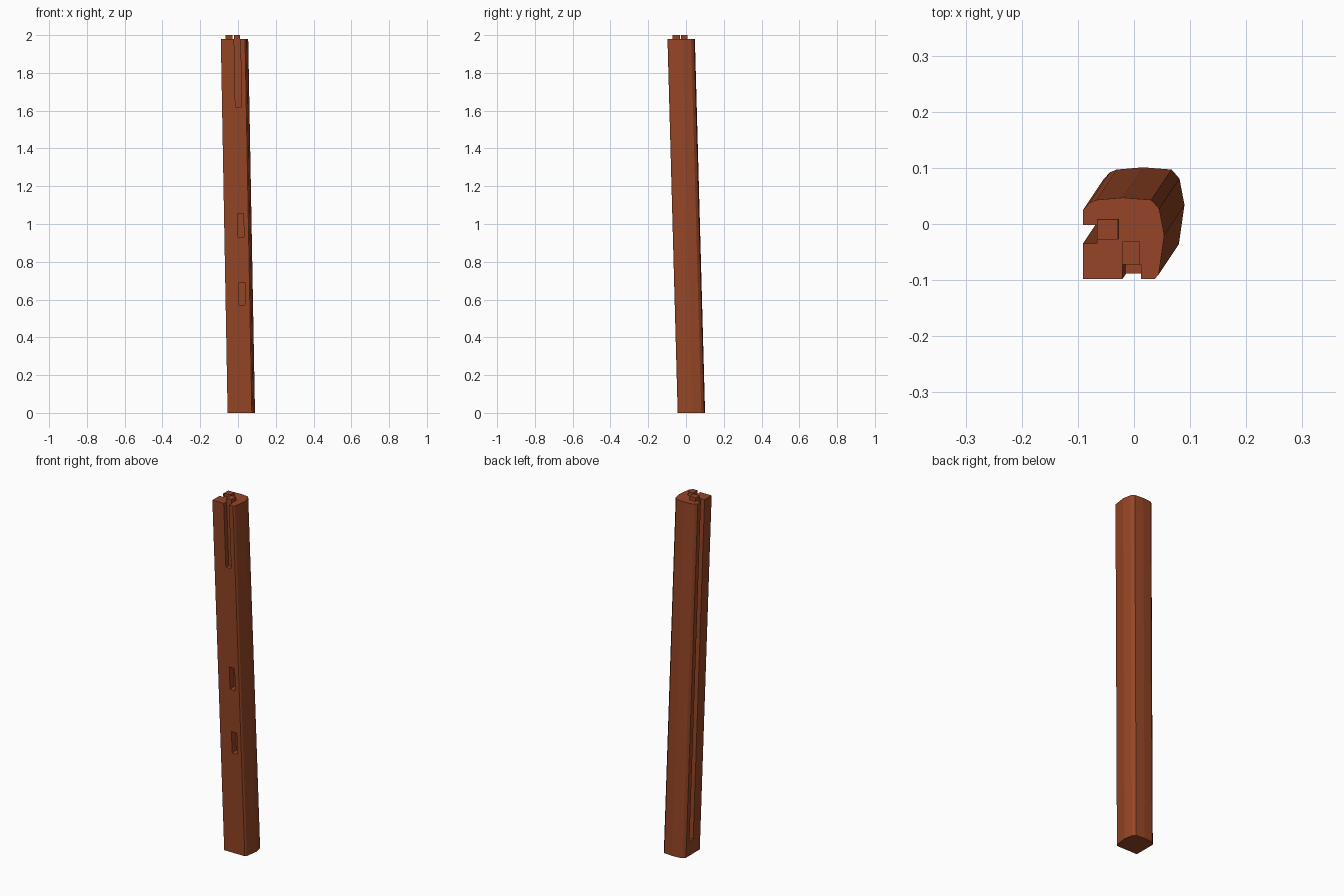
import bpy, bmesh
from mathutils import Matrix

if "Cube" in bpy.data.objects:
    bpy.data.objects.remove(bpy.data.objects["Cube"])

H = 1.98                 # shoulder height, below the tenons
LEAN = (-0.036, 0, -0.054)  # shift from foot to shoulder (x, -, y)

wood = bpy.data.materials.new("brown wood")
wood.diffuse_color = (0.30, 0.06, 0.019, 1)
wood.use_nodes = True
wood.node_tree.nodes["Principled BSDF"].inputs["Base Color"].default_value = wood.diffuse_color


def prism(name, pts, z0, z1):
    bm = bmesh.new()
    lo = [bm.verts.new((x, y, z0)) for x, y in pts]
    hi = [bm.verts.new((x, y, z1)) for x, y in pts]
    bm.faces.new(lo[::-1])
    bm.faces.new(hi)
    n = len(pts)
    for i in range(n):
        j = (i + 1) % n
        bm.faces.new((lo[i], lo[j], hi[j], hi[i]))
    bmesh.ops.recalc_face_normals(bm, faces=bm.faces)
    me = bpy.data.meshes.new(name)
    bm.to_mesh(me)
    bm.free()
    me.materials.append(wood)
    ob = bpy.data.objects.new(name, me)
    bpy.context.scene.collection.objects.link(ob)
    return ob


def box(name, x0, x1, y0, y1, z0, z1):
    return prism(name, [(x0, y0), (x1, y0), (x1, y1), (x0, y1)], z0, z1)


def lean(ob):
    # shear so that the shoulder keeps its coordinates and the foot moves back right
    m = Matrix.Identity(4)
    m[0][2], m[1][2] = LEAN[0] / H, LEAN[2] / H
    ob.data.transform(m)
    ob.data.transform(Matrix.Translation((-LEAN[0], -LEAN[2], 0)))


# post with rounded outer sides
section = [(-0.091, -0.098), (0.037, -0.098), (0.044, -0.09), (0.054, -0.02),
           (0.045, 0.027), (0.031, 0.043), (-0.02, 0.047), (-0.067, 0.043),
           (-0.079, 0.038), (-0.091, 0.025)]
post = prism("corner_post", section, 0, H)

# long side groove, short front groove and two front mortises
cutters = [
    box("side_groove", -0.15, -0.066, -0.035, -0.002, 0.08, 2.1),
    box("front_groove", -0.0205, 0.0125, -0.15, -0.072, 1.62, 2.1),
    box("upper_mortise", -0.0205, 0.0125, -0.15, -0.06, 0.93, 1.055),
    box("lower_mortise", -0.0205, 0.0125, -0.15, -0.06, 0.57, 0.69),
]
for c in cutters:
    mod = post.modifiers.new(c.name, 'BOOLEAN')
    mod.operation = 'DIFFERENCE'
    mod.solver = 'EXACT'
    mod.object = c
bpy.context.view_layer.update()
dg = bpy.context.evaluated_depsgraph_get()
cut = bpy.data.meshes.new_from_object(post.evaluated_get(dg))
post.modifiers.clear()
post.data = cut
for c in cutters:
    bpy.data.objects.remove(c)
lean(post)

# two tenons on the shoulder
for t in (box("side_tenon", -0.066, -0.028, -0.027, 0.009, H - 0.01, 2.0),
          box("front_tenon", -0.0205, 0.011, -0.072, -0.031, H - 0.01, 2.0)):
    lean(t)
